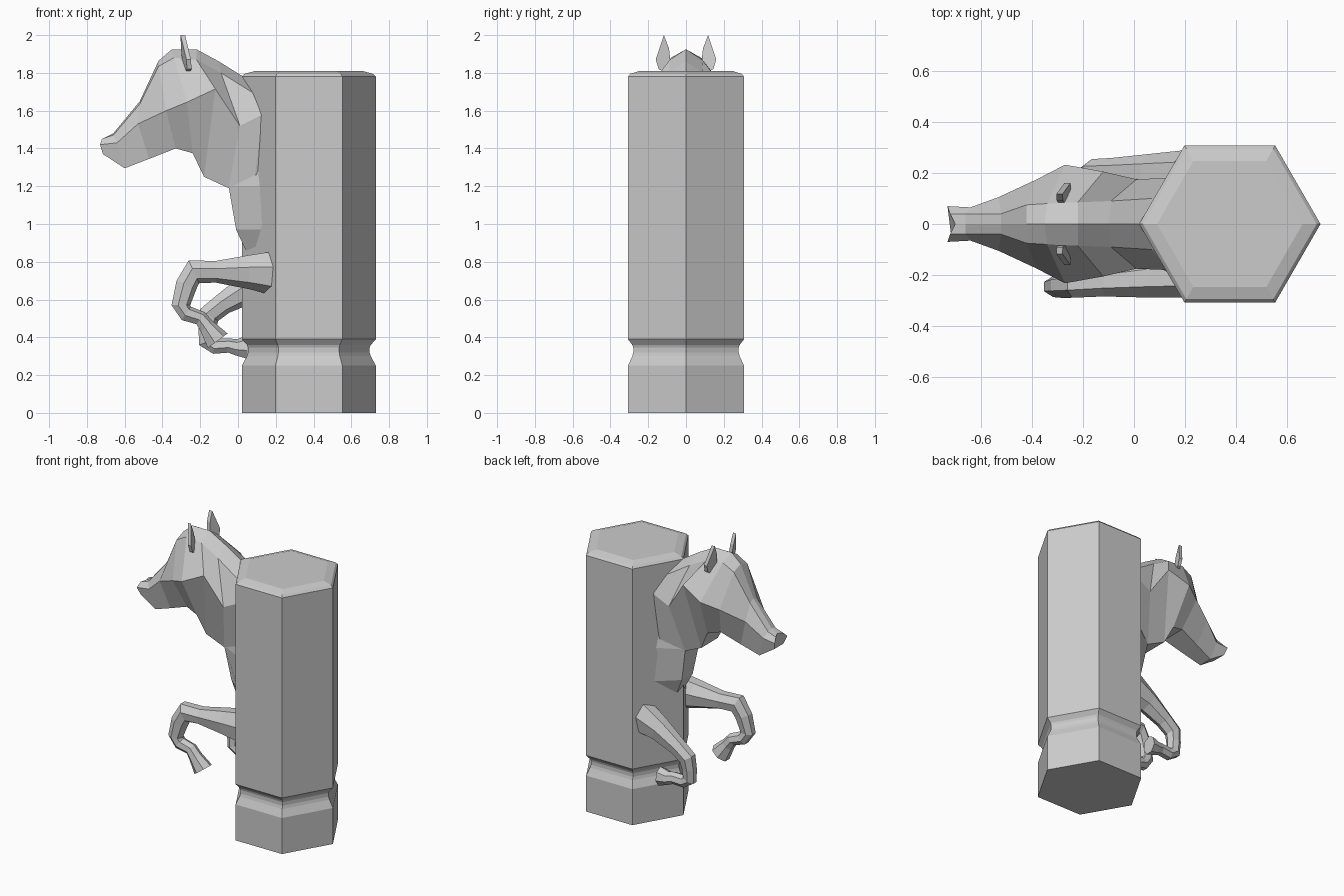
import bpy, bmesh, math
from mathutils import Vector


def loft(name, rings, caps=True):
    """Flat-shaded skin over equal-sized rings of points."""
    bm = bmesh.new()
    vr = [[bm.verts.new(p) for p in r] for r in rings]
    n = len(vr[0])
    for a, b in zip(vr, vr[1:]):
        for i in range(n):
            j = (i + 1) % n
            bm.faces.new((a[i], a[j], b[j], b[i]))
    if caps:
        bm.faces.new(vr[0][::-1])
        bm.faces.new(vr[-1])
    bmesh.ops.recalc_face_normals(bm, faces=bm.faces)
    me = bpy.data.meshes.new(name)
    bm.to_mesh(me)
    bm.free()
    ob = bpy.data.objects.new(name, me)
    bpy.context.collection.objects.link(ob)
    return ob


def leg(name, path, sides=7):
    """Tube in the xz plane; path rows: x, y, z, in-plane radius, y radius."""
    rings = []
    for i, (x, y, z, r, w) in enumerate(path):
        a, b = path[max(i - 1, 0)], path[min(i + 1, len(path) - 1)]
        t = Vector((b[0] - a[0], 0, b[2] - a[2])).normalized()
        up = Vector((-t.z, 0, t.x))
        rings.append([Vector((x, y, z)) + up * r * math.cos(q) + Vector((0, w * math.sin(q), 0))
                      for q in (2 * math.pi * k / sides for k in range(sides))])
    return loft(name, rings)


# Hexagonal pillar with rounded groove and bevelled top
profile = [(.355, 0), (.355, .25), (.328, .30), (.322, .32), (.322, .345),
           (.328, .36), (.355, .39), (.355, 1.78), (.34, 1.795), (.285, 1.81)]
loft("pillar", [[(.375 + r * math.cos(k * math.pi / 3), r * math.sin(k * math.pi / 3), z)
                 for k in range(6)] for r, z in profile])

# Head and neck: crest (x, z), brow (x, z, y), cheek (x, z, y), jaw (x, z, y)
sections = [
    ((-.70, 1.455), (-.72, 1.45, .04), (-.73, 1.42, .07), (-.715, 1.37, .05)),
    ((-.66, 1.48), (-.66, 1.47, .04), (-.64, 1.43, .065), (-.60, 1.295, .05)),
    ((-.52, 1.65), (-.52, 1.635, .04), (-.53, 1.53, .105), (-.47, 1.345, .07)),
    ((-.42, 1.865), (-.42, 1.835, .075), (-.38, 1.60, .175), (-.33, 1.40, .09)),
    ((-.35, 1.925), (-.34, 1.88, .08), (-.27, 1.645, .232), (-.24, 1.375, .11)),
    ((-.22, 1.925), (-.22, 1.87, .085), (-.12, 1.715, .205), (-.18, 1.25, .09)),
    ((-.10, 1.86), (-.09, 1.80, .09), (.01, 1.52, .175), (-.05, 1.19, .08)),
    ((.06, 1.76), (.07, 1.70, .10), (.13, 1.58, .18), (.09, 1.26, .15)),
    ((.16, 1.70), (.17, 1.66, .09), (.20, 1.55, .15), (.20, 1.26, .12)),
]
rings = []
for c, b, m, j in sections:
    half = [(p[0], p[2], p[1]) for p in (b, m, j)]
    rings.append([(c[0], 0, c[1])] + half + [(x, -y, z) for x, y, z in half[::-1]])
loft("horse_head", rings)

# Chest: z, front x, front half width, side x, side half width
chest = [(.82, .06, .03, .16, .17), (.97, -.01, .06, .15, .20),
         (1.20, -.05, .08, .135, .175), (1.40, .0, .08, .12, .14)]
loft("chest", [[(fx, fw, z), (sx, sw, z), (.25, sw, z), (.25, -sw, z), (sx, -sw, z), (fx, -fw, z)]
               for z, fx, fw, sx, sw in chest])

# Raised front leg on the near side
leg("raised_leg", [
    (.20, -.205, .745, .125, .085), (.06, -.21, .75, .095, .08),
    (-.12, -.225, .75, .06, .06), (-.235, -.235, .75, .07, .055),
    (-.275, -.24, .68, .06, .05), (-.305, -.245, .57, .052, .042),
    (-.275, -.24, .525, .045, .042), (-.20, -.23, .50, .04, .042),
    (-.165, -.23, .455, .045, .045), (-.11, -.225, .38, .068, .058)])

# Folded front leg on the far side
leg("folded_leg", [
    (.20, .205, .72, .125, .085), (.06, .205, .665, .085, .07),
    (-.08, .205, .58, .06, .055), (-.155, .205, .52, .06, .05),
    (-.165, .20, .45, .05, .045), (-.165, .195, .375, .048, .042),
    (-.125, .195, .35, .042, .042), (-.05, .20, .355, .04, .042),
    (-.01, .205, .345, .045, .048), (.05, .21, .345, .065, .055)])

# Thin pointed ears, mirrored
for side, label in ((1, "left"), (-1, "right")):
    outline = [(.105, 1.80), (.145, 1.82), (.16, 1.87), (.117, 2.0), (.09, 1.93), (.082, 1.86)]
    rings = [[(-.27 + t + .3 * (y - .12) - .14 * (z - 1.85), side * y, z) for y, z in outline]
             for t in (-.012, .012)]
    loft(label + "_ear", rings)
